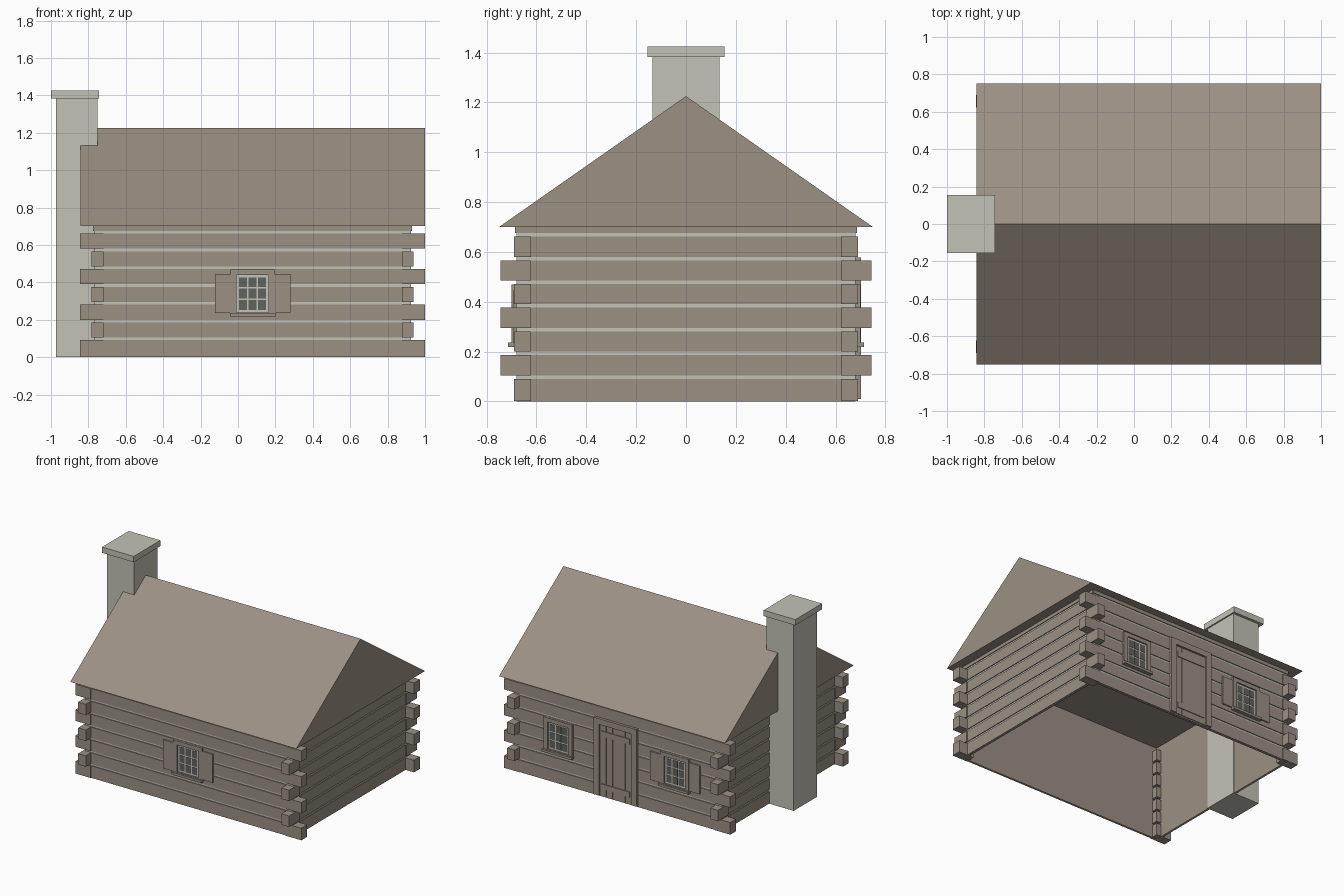
import bpy, bmesh
from mathutils import Vector

old = bpy.data.objects.get("Cube")
if old:
    bpy.data.objects.remove(old, do_unlink=True)


def material(name, rgb):
    m = bpy.data.materials.new(name)
    m.use_nodes = True
    m.diffuse_color = (*rgb, 1)
    m.node_tree.nodes["Principled BSDF"].inputs["Base Color"].default_value = (*rgb, 1)
    return m


WOOD = material("weathered wood", (0.33, 0.28, 0.23))
STONE = material("pale mortar", (0.55, 0.54, 0.47))
GLASS = material("dark glass", (0.12, 0.125, 0.115))

CX = 0.078            # centre of the house along x
WX, WY = 0.847, 0.68  # half sizes of the mortar shell
TOP = 0.70            # wall height
LOG = 0.006           # how far logs stand proud of the mortar


def finish(name, bm, mat):
    bmesh.ops.recalc_face_normals(bm, faces=bm.faces[:])
    mesh = bpy.data.meshes.new(name)
    bm.to_mesh(mesh)
    bm.free()
    mesh.materials.append(mat)
    ob = bpy.data.objects.new(name, mesh)
    bpy.context.collection.objects.link(ob)
    return ob


def boxes(name, mat, spans):
    """One object from boxes given as (x0, x1, y0, y1, z0, z1)."""
    bm = bmesh.new()
    for x0, x1, y0, y1, z0, z1 in spans:
        size = Vector((abs(x1 - x0), abs(y1 - y0), z1 - z0))
        mid = Vector((x0 + x1, y0 + y1, z0 + z1)) / 2
        for v in bmesh.ops.create_cube(bm, size=1)["verts"]:
            v.co = v.co * size + mid
    return finish(name, bm, mat)


def shell(name, mat, hx, hy):
    """Four thin walls, open at top and bottom."""
    t = 0.006
    spans = []
    for s in (-1, 1):
        spans.append((CX - hx, CX + hx, s * hy, s * (hy - t), 0, TOP))
        spans.append((CX + s * hx, CX + s * (hx - t), t - hy, hy - t, 0, TOP))
    return boxes(name, mat, spans)


# Walls: mortar outside, wood lining inside
shell("mortar_walls", STONE, WX, WY)
shell("inner_lining", WOOD, WX - 0.006, WY - 0.006)

# Log courses, with a thin beam under the roof
courses = [(0.095 * k + 0.01, 0.095 * k + 0.091) for k in range(7)]
courses[0] = (0.002, courses[0][1])
bands = courses + [(0.675, TOP)]
for label, s in (("front", -1), ("back", 1)):
    boxes(label + "_logs", WOOD,
          [(CX - WX, CX + WX, s * WY, s * (WY + LOG), a, b) for a, b in bands])
for label, s in (("right", -1), ("left", 1)):
    boxes(label + "_logs", WOOD,
          [(CX + s * WX, CX + s * (WX + LOG), -WY, WY, a, b) for a, b in bands])

# Notched log ends, alternating direction at each corner
ends = []
for k, (a, b) in enumerate(courses):
    long_x = k % 2 == 0
    ox = 0.922 if long_x else 0.86
    oy = 0.69 if long_x else 0.745
    for sx in (-1, 1):
        for sy in (-1, 1):
            ends.append((CX + sx * 0.798, CX + sx * ox, sy * 0.622, sy * oy, a, b))
boxes("log_ends", WOOD, ends)

# Gabled roof, closed underneath
bm = bmesh.new()
profile = [(-0.75, TOP), (0.75, TOP), (0, 1.225)]
tri = bm.faces.new([bm.verts.new((-0.843, y, z)) for y, z in profile])
out = bmesh.ops.extrude_face_region(bm, geom=[tri])["geom"]
bmesh.ops.translate(bm, vec=(1.843, 0, 0),
                    verts=[g for g in out if isinstance(g, bmesh.types.BMVert)])
finish("roof", bm, WOOD)

# Chimney
boxes("chimney_stack", STONE, [(-0.973, -0.752, -0.135, 0.135, 0, 1.385)])
boxes("chimney_cap", STONE, [(-1.0, -0.742, -0.155, 0.155, 1.382, 1.425)])


def window(name, cx, s, shutters):
    def on_wall(part, mat, rects, depth):
        boxes(name + "_" + part, mat,
              [(cx + a, cx + b, s * WY, s * depth, c, d) for a, b, c, d in rects])

    on_wall("frame", WOOD, [(-0.117, -0.085, 0.22, 0.47), (0.085, 0.117, 0.22, 0.47),
                            (-0.085, 0.085, 0.44, 0.47), (-0.085, 0.085, 0.22, 0.24)], 0.70)
    on_wall("sill", WOOD, [(-0.122, 0.122, 0.218, 0.236)], 0.714)
    on_wall("sash", STONE, [(-0.085, 0.085, 0.24, 0.44)], 0.689)
    panes = [(i * 0.051 - 0.021, i * 0.051 + 0.021,
              0.34 + j * 0.061 - 0.026, 0.34 + j * 0.061 + 0.026)
             for i in (-1, 0, 1) for j in (-1, 0, 1)]
    on_wall("panes", GLASS, panes, 0.691)
    if shutters:
        on_wall("shutters", WOOD, [(-0.202, -0.117, 0.235, 0.445),
                                   (0.117, 0.202, 0.235, 0.445)], 0.695)


window("front_window", CX, -1, True)
window("back_left_window", CX + 0.478, 1, False)
window("back_right_window", CX - 0.473, 1, True)

# Back door: frame, planks and battens
DX = 0.088
boxes("door_frame", WOOD, [(DX - 0.175, DX - 0.13, WY, 0.702, 0.01, 0.578),
                           (DX + 0.13, DX + 0.175, WY, 0.702, 0.01, 0.578),
                           (DX - 0.13, DX + 0.13, WY, 0.702, 0.535, 0.578)])
boxes("door_backing", WOOD, [(DX - 0.13, DX + 0.13, WY, 0.687, 0.01, 0.535)])
boxes("door_planks", WOOD, [(DX + i * 0.052 - 0.0245, DX + i * 0.052 + 0.0245,
                             WY, 0.692, 0.012, 0.532) for i in range(-2, 3)])
boxes("door_battens", WOOD, [(DX - 0.115, DX + 0.115, WY, 0.698, z, z + 0.04)
                             for z in (0.06, 0.45)])
